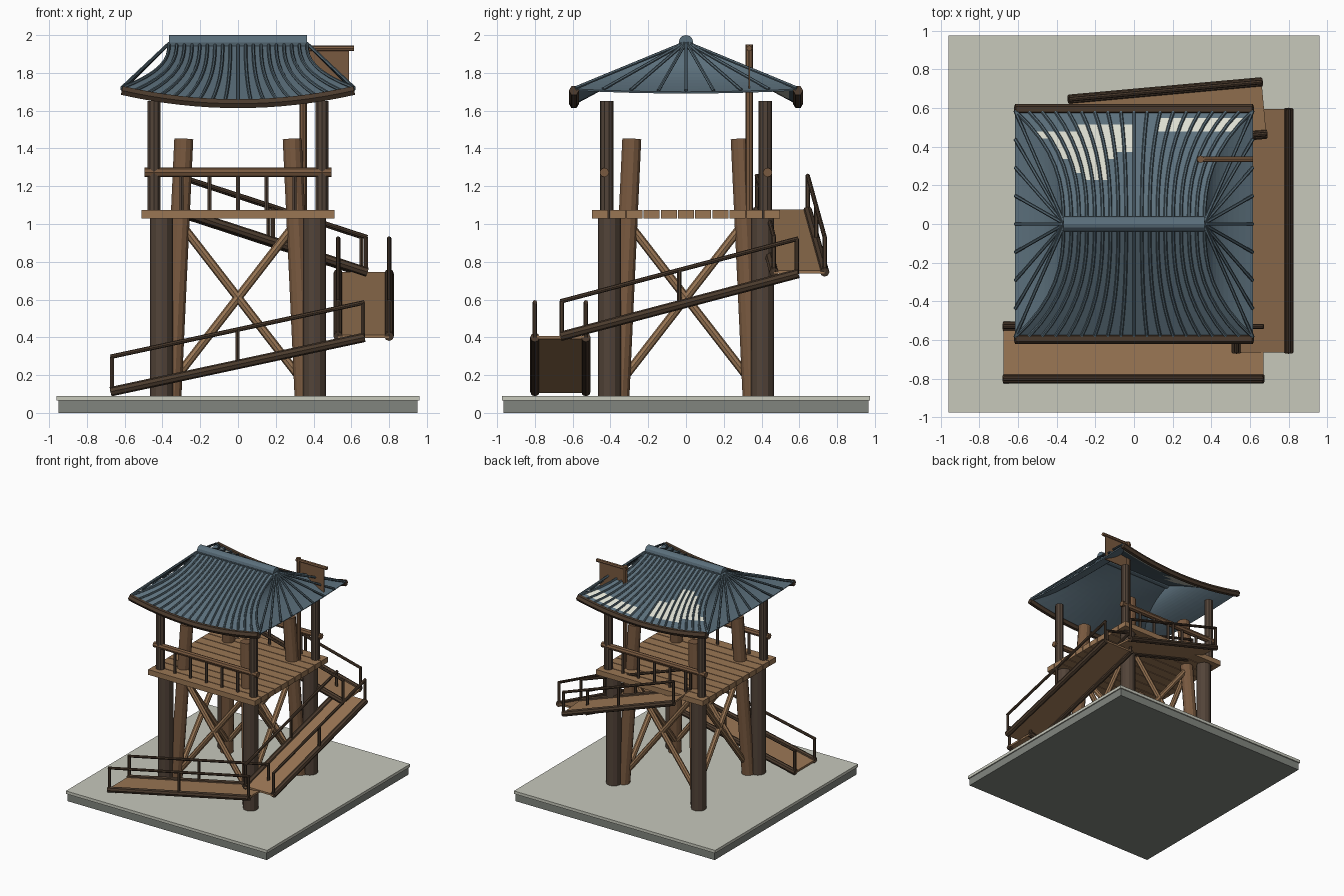
import bpy, bmesh
from mathutils import Vector, Matrix

cube = bpy.data.objects.get("Cube")
if cube:
    bpy.data.objects.remove(cube, do_unlink=True)


def material(name, r, g, b):
    m = bpy.data.materials.new(name)
    m.use_nodes = True
    m.diffuse_color = (r, g, b, 1)
    m.node_tree.nodes["Principled BSDF"].inputs["Base Color"].default_value = (r, g, b, 1)
    return m


STONE = material("pale stone", 0.57, 0.58, 0.50)
FOOT = material("grey stone", 0.22, 0.235, 0.21)
DARK = material("dark timber", 0.085, 0.057, 0.04)
TRIM = material("brown black trim", 0.07, 0.043, 0.026)
MID = material("brown timber", 0.19, 0.10, 0.05)
LIGHT = material("light timber", 0.32, 0.18, 0.088)
SLATE = material("slate blue", 0.105, 0.16, 0.20)
RIB = material("dark slate", 0.085, 0.13, 0.16)
PATCH = material("bare roof patch", 0.71, 0.72, 0.63)


def finish(bm, name, *mats):
    bmesh.ops.recalc_face_normals(bm, faces=bm.faces)
    mesh = bpy.data.meshes.new(name)
    bm.to_mesh(mesh)
    bm.free()
    for m in mats:
        mesh.materials.append(m)
    ob = bpy.data.objects.new(name, mesh)
    bpy.context.scene.collection.objects.link(ob)
    return ob


def box(name, lo, hi, mat):
    lo, hi = Vector(lo), Vector(hi)
    bm = bmesh.new()
    bmesh.ops.create_cube(bm, size=1, matrix=Matrix.Translation((lo + hi) / 2)
                          @ Matrix.Diagonal((*(hi - lo), 1)))
    return finish(bm, name, mat)


def beam(name, a, b, r, mat, sides=8):
    a, b = Vector(a), Vector(b)
    turn = (b - a).to_track_quat('Z', 'Y').to_matrix().to_4x4()
    bm = bmesh.new()
    bmesh.ops.create_cone(bm, cap_ends=True, segments=sides, radius1=r, radius2=r,
                          depth=(b - a).length,
                          matrix=Matrix.Translation((a + b) / 2) @ turn)
    return finish(bm, name, mat)


def tube(name, paths, r, mat):
    cu = bpy.data.curves.new(name, 'CURVE')
    cu.dimensions = '3D'
    cu.bevel_depth = r
    cu.bevel_resolution = 1
    cu.use_fill_caps = True
    for path in paths:
        sp = cu.splines.new('POLY')
        sp.points.add(len(path) - 1)
        for p, co in zip(sp.points, path):
            p.co = (*co, 1)
        sp.use_smooth = False
    cu.materials.append(mat)
    ob = bpy.data.objects.new(name, cu)
    bpy.context.scene.collection.objects.link(ob)


# Ground slab
box("base_foot", (-0.95, -0.965, 0), (0.95, 0.965, 0.065), FOOT)
box("base_top", (-0.96, -0.975, 0.065), (0.96, 0.975, 0.09), STONE)

# Posts at the four corners
for sx in (-1, 1):
    for sy in (-1, 1):
        beam("main_post", (sx * 0.405, sy * 0.405, 0.08), (sx * 0.405, sy * 0.405, 1.03), 0.06, DARK, 12)
        beam("roof_post", (sx * 0.445, sy * 0.42, 1.03), (sx * 0.445, sy * 0.42, 1.65), 0.036, DARK, 10)
        beam("leaning_post", (sx * 0.35, sy * 0.35, 0.08), (sx * 0.287, sy * 0.287, 1.45), 0.052, MID, 12)

# Cross braces on all four sides
for s in (-1, 1):
    for d in (-1, 1):
        beam("cross_brace", (-0.31 * d, s * 0.33, 0.21), (0.31 * d, s * 0.31, 1.01), 0.023, LIGHT)
        beam("cross_brace", (s * 0.33, -0.31 * d, 0.21), (s * 0.31, 0.31 * d, 1.01), 0.023, LIGHT)

# Platform planks and railings
PLANKS = 11
for i in range(PLANKS):
    y = -0.5 + i / PLANKS
    box("plank", (-0.51, y + 0.003, 1.03), (0.51, y + 1 / PLANKS - 0.003, 1.075), LIGHT)
for s in (-1, 1):
    beam("platform_rail", (-0.495, s * 0.432, 1.273), (0.495, s * 0.432, 1.273), 0.025, MID)
    for i in range(-2, 3):
        beam("platform_baluster", (i * 0.15, s * 0.432, 1.07), (i * 0.15, s * 0.432, 1.27), 0.012, DARK, 6)


# Ramps with side poles, rails and balusters
def ramp(name, a, b):
    a, b = Vector(a), Vector(b)
    side = (b - a).cross(Vector((0, 0, 1))).normalized() * 0.135
    up = Vector((0, 0, 0.185))
    thick = Vector((0, 0, 0.008))
    bm = bmesh.new()
    corners = [bm.verts.new(e + side * k + thick * h)
               for e in (a, b) for k in (-1, 1) for h in (-1, 1)]
    bmesh.ops.convex_hull(bm, input=corners)
    finish(bm, name + "_deck", LIGHT)
    for k in (-1, 1):
        p, q = a + side * k, b + side * k
        beam(name + "_side_pole", p, q, 0.025, TRIM)
        beam(name + "_rail", p + up, q + up, 0.012, TRIM)
        for t in (0.006, 0.5, 0.994):
            foot = p.lerp(q, t)
            beam(name + "_baluster", foot, foot + up, 0.012, TRIM, 6)


ramp("lower_ramp", (-0.675, -0.665, 0.112), (0.67, -0.665, 0.40))
ramp("middle_ramp", (0.665, -0.665, 0.405), (0.665, 0.595, 0.738))
ramp("upper_ramp", (0.672, 0.60, 0.745), (-0.325, 0.51, 1.07))

# Roof: flared long slopes and fanned ends
RIDGE, TOP, COLS, ROWS = 0.365, 1.95, 18, 16


def flare(t):
    return RIDGE + 0.25 * t ** 2.5


def long_slope(sy, s, t):
    eave = 1.645 + 0.07 * s * s
    return Vector((s * flare(t), sy * (0.015 + 0.57 * t), TOP + (eave - TOP) * t))


def end_slope(sx, u, t):
    eave = 1.70 + 0.015 * u * u
    return Vector((sx * flare(t), u * (0.015 + 0.57 * t), TOP + (eave - TOP) * t))


def bare(col, t):
    if col < 9:
        start = 0.4 if 2 < col < 6 else 0.72 - 0.13 * col if col < 3 else 0.55 if col == 6 else 0.65
        return start < t < 0.80 + 0.013 * col
    return 10 < col < 18 and 0.80 < t < 0.91


def sheet(name, func, sign, cols, patched):
    bm = bmesh.new()
    grid = [[bm.verts.new(func(sign, 2 * c / cols - 1, r / ROWS)) for c in range(cols + 1)]
            for r in range(ROWS + 1)]
    for r in range(ROWS):
        for c in range(cols):
            f = bm.faces.new((grid[r][c], grid[r][c + 1], grid[r + 1][c + 1], grid[r + 1][c]))
            f.material_index = int(patched and bare(c, (r + 0.5) / ROWS))
    ob = finish(bm, name, SLATE, PATCH)
    if sum(p.normal.z for p in ob.data.polygons) < 0:
        ob.data.flip_normals()
    mod = ob.modifiers.new("thickness", 'SOLIDIFY')
    mod.thickness = 0.01


lift = Vector((0, 0, 0.006))
for s, label in ((-1, "front"), (1, "back")):
    sheet(label + "_roof_slope", long_slope, s, COLS, s > 0)
    tube(label + "_roof_ribs", [[long_slope(s, 2 * c / COLS - 1, r / 8) + lift for r in range(9)]
                                for c in range(COLS + 1)], 0.009, RIB)
    tube(label + "_eave_pole", [[long_slope(s, c / 8, 1) + Vector((0, s * 0.008, -0.008))
                                 for c in range(-8, 9)]], 0.027, TRIM)
for s, label in ((-1, "right"), (1, "left")):
    sheet(label + "_roof_end", end_slope, s, 8, False)
    tube(label + "_end_ribs", [[end_slope(s, u / 4, 0) + lift, end_slope(s, u / 4, 1) + lift]
                               for u in range(-4, 5)], 0.009, RIB)
beam("ridge_pole", (-RIDGE, 0, 1.962), (RIDGE, 0, 1.962), 0.038, SLATE, 12)

# Banner on its pole
beam("banner_pole", (0.345, 0.335, 1.03), (0.345, 0.335, 1.95), 0.019, MID)
beam("banner_bar", (0.325, 0.335, 1.93), (0.615, 0.335, 1.93), 0.015, MID)
box("banner_cloth", (0.36, 0.331, 1.70), (0.587, 0.339, 1.925), MID)
